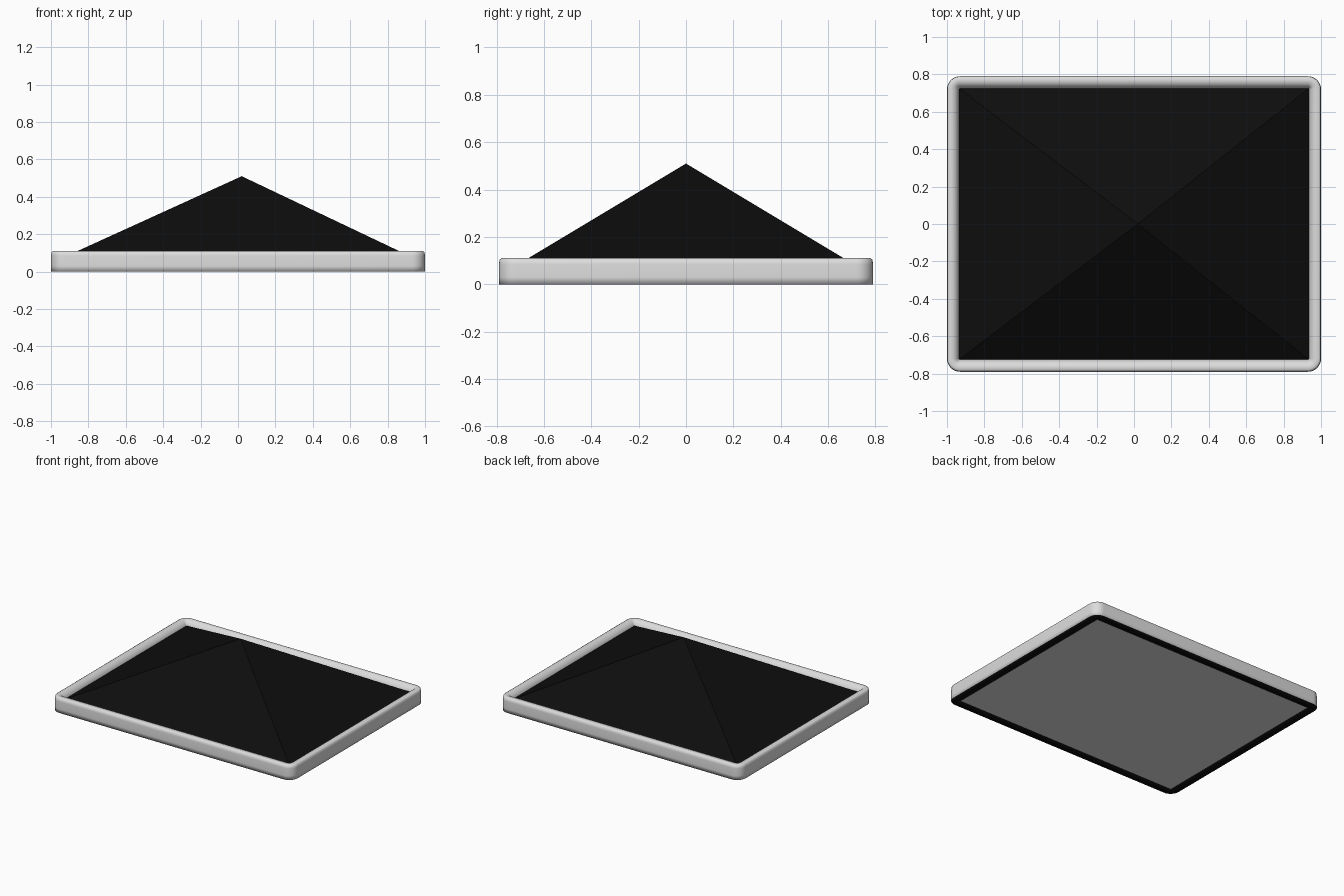
import bpy, bmesh, math

if "Cube" in bpy.data.objects:
    bpy.data.objects.remove(bpy.data.objects["Cube"])

HX, HY, R = 1.0, 0.79, 0.07   # half sizes and corner radius
IX, IY, BASE = 0.935, 0.725, 0.075  # glazing opening and its height


def material(name, c):
    m = bpy.data.materials.new(name)
    m.diffuse_color = (*c, 1)
    m.use_nodes = True
    m.node_tree.nodes["Principled BSDF"].inputs["Base Color"].default_value = m.diffuse_color
    return m


silver = material("light silver", (0.72, 0.72, 0.72))
black = material("black", (0.004, 0.004, 0.004))


def finish(name, bm, mats, smooth):
    bmesh.ops.recalc_face_normals(bm, faces=bm.faces[:])
    for f in bm.faces:
        f.smooth = smooth
    me = bpy.data.meshes.new(name)
    bm.to_mesh(me)
    bm.free()
    ob = bpy.data.objects.new(name, me)
    bpy.context.collection.objects.link(ob)
    for m in mats:
        me.materials.append(m)
    return ob


def rounded_loop(bm, inset, z, seg=8):
    r = max(R - inset, 0.005)
    cx, cy = HX - inset - r, HY - inset - r
    pts = []
    for k, (sx, sy) in enumerate([(1, 1), (-1, 1), (-1, -1), (1, -1)]):
        for i in range(seg + 1):
            a = math.pi / 2 * (k + i / seg)
            pts.append(bm.verts.new((sx * cx + r * math.cos(a), sy * cy + r * math.sin(a), z)))
    return pts


# Frame: softly shaded rounded curb, black underneath
bm = bmesh.new()
profile = [(0, 0), (0, 0.03), (0, 0.085), (0.003, 0.105), (0.012, 0.11),
           (0.04, 0.11), (0.065, BASE), (0.065, 0)]
loops = [rounded_loop(bm, d, z) for d, z in profile]
n = len(loops[0])
for k, a in enumerate(loops):
    b = loops[(k + 1) % len(loops)]
    for i in range(n):
        j = (i + 1) % n
        f = bm.faces.new((a[i], a[j], b[j], b[i]))
        if k == len(loops) - 1:
            f.material_index = 1
finish("frame", bm, [silver, black], True)

# Pyramid glazing
bm = bmesh.new()
base = [bm.verts.new((x, y, BASE)) for x, y in [(-IX, -IY), (IX, -IY), (IX, IY), (-IX, IY)]]
apex = bm.verts.new((0.02, 0, 0.51))
for i in range(4):
    bm.faces.new((base[i], base[(i + 1) % 4], apex))
bm.faces.new(base[::-1])
finish("pyramid_glazing", bm, [black], False)

# Bottom panel, flush with the underside of the frame
bm = bmesh.new()
bmesh.ops.create_cube(bm, size=1)
for v in bm.verts:
    v.co = (v.co.x * 2 * IX, v.co.y * 2 * IY, 0.004 + v.co.z * 0.008)
finish("bottom_panel", bm, [silver], False)
